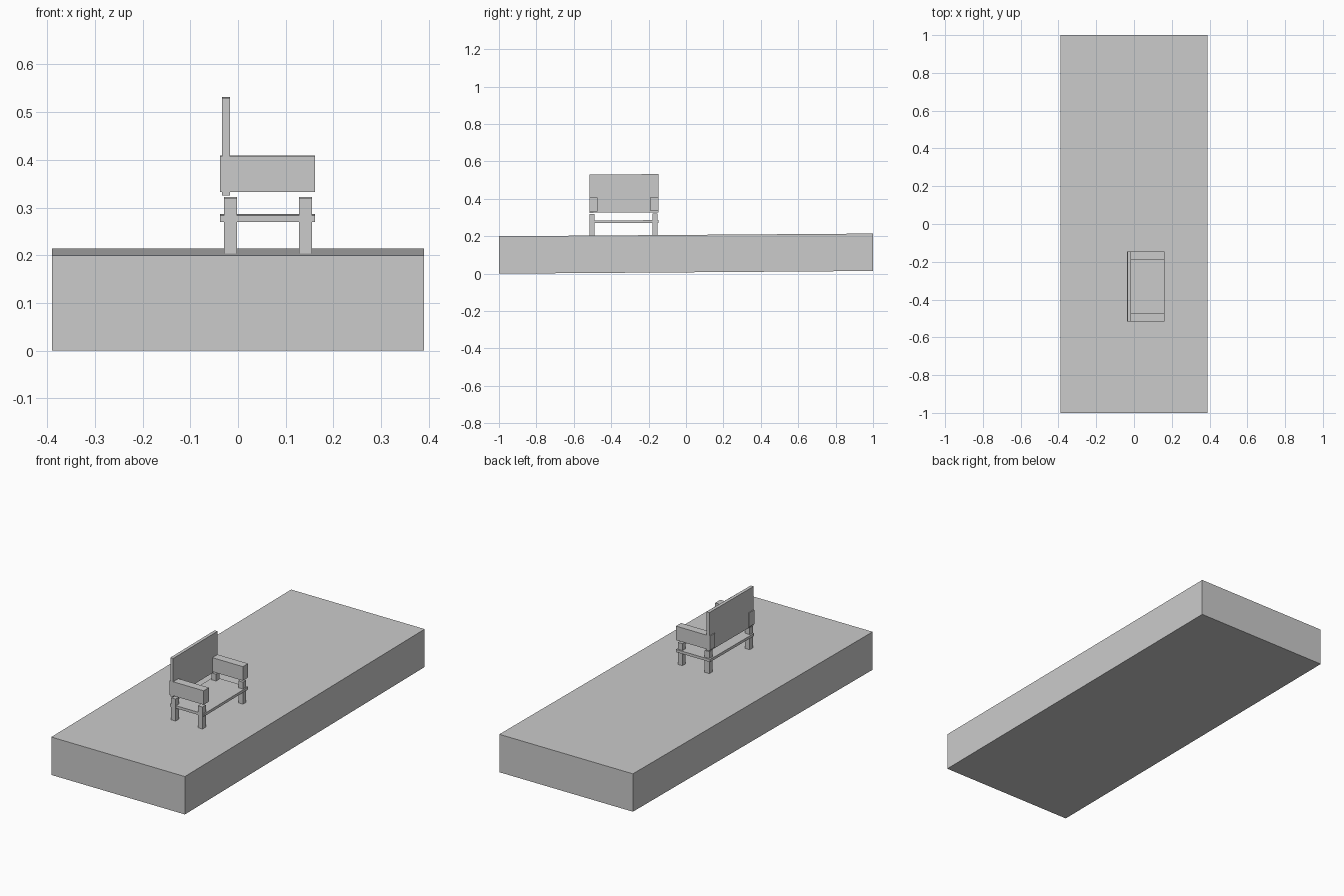
import bpy
from mathutils import Matrix

default_cube = bpy.data.objects.get("Cube")
if default_cube:
    bpy.data.objects.remove(default_cube, do_unlink=True)

# One plain grey for everything
grey = bpy.data.materials.new("plain_grey")
grey.use_nodes = True
colour = (0.6, 0.6, 0.6, 1)
grey.diffuse_color = colour
grey.node_tree.nodes["Principled BSDF"].inputs["Base Color"].default_value = colour

# The whole model rises gently towards the back
SLOPE = 0.0072
tilt = Matrix.Identity(4)
tilt[2][1] = SLOPE
tilt[2][3] = SLOPE


def box(name, x, y, z):
    """Box from (min, max) pairs, laid on the slope."""
    bpy.ops.mesh.primitive_cube_add(size=1)
    ob = bpy.context.object
    ob.name = name
    centre = [sum(r) / 2 for r in (x, y, z)]
    size = [r[1] - r[0] for r in (x, y, z)]
    ob.data.transform(tilt @ Matrix.Translation(centre) @ Matrix.Diagonal((*size, 1)))
    ob.data.materials.append(grey)
    return ob


# Ground slab
box("ground_slab", (-0.39, 0.39), (-1, 1), (0, 0.2))

# Chair panels
FRONT, BACK = -0.516, -0.146
box("seat_board", (-0.038, 0.161), (FRONT + 0.002, BACK), (0.266, 0.28))
box("back_rest", (-0.034, -0.017), (FRONT, BACK), (0.322, 0.526))

# Arms and legs, one set at each end of the chair
ARM, LEG = 0.043, 0.027
for side, arm_y, leg_y in (("right", FRONT, FRONT - 0.001),
                           ("left", BACK - ARM, BACK - LEG - 0.007)):
    box(side + "_arm", (-0.038, 0.161), (arm_y, arm_y + ARM), (0.329, 0.403))
    for place, leg_x in (("rear", -0.029), ("front", 0.128)):
        box(f"{side}_{place}_leg", (leg_x, leg_x + LEG), (leg_y, leg_y + LEG), (0.2, 0.316))
